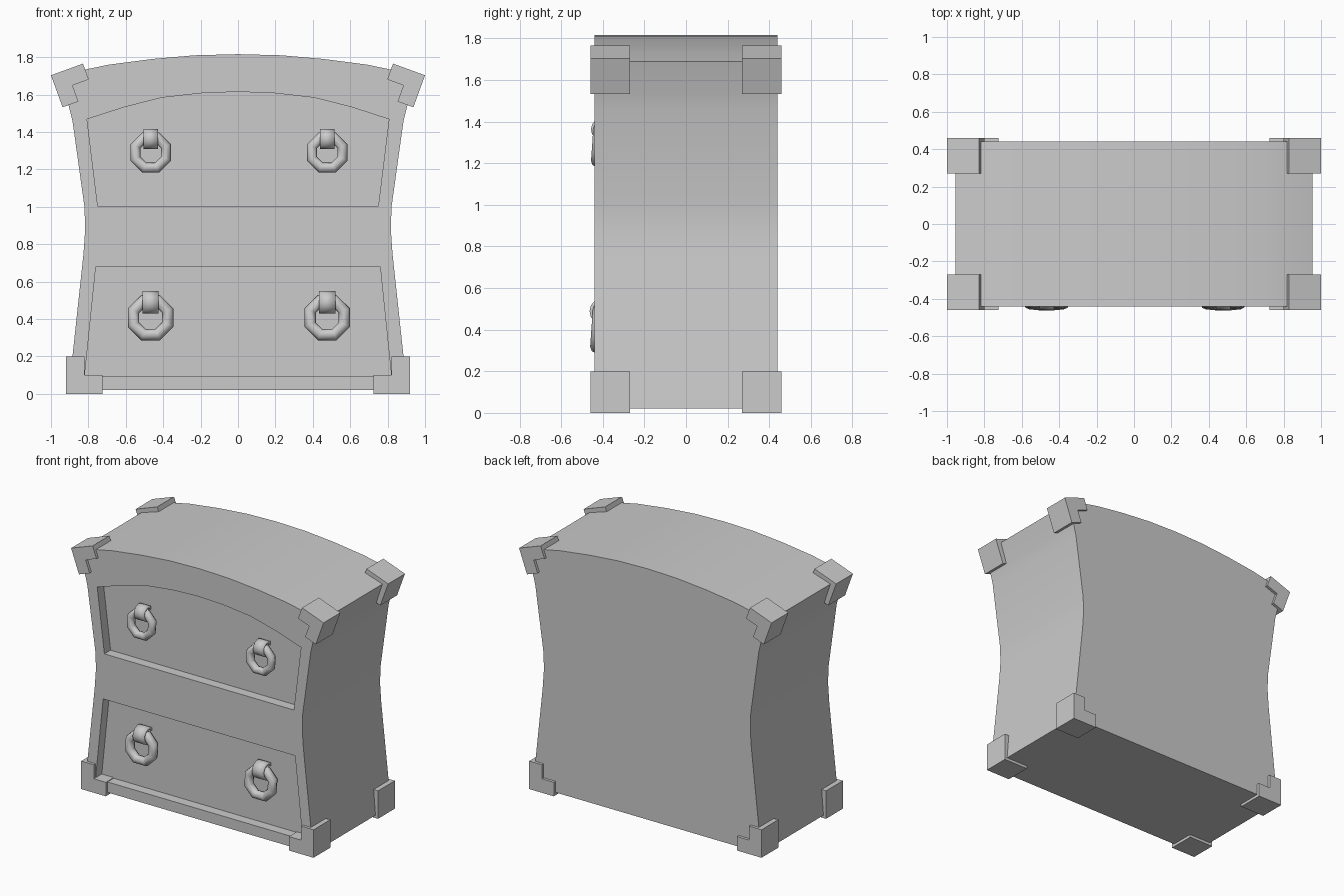
import bpy, bmesh, math
from math import radians, cos, sin

if "Cube" in bpy.data.objects:
    bpy.data.objects.remove(bpy.data.objects["Cube"])


def prism(name, pts, y0, y1):
    """Extrude an (x, z) outline from y0 to y1."""
    bm = bmesh.new()
    face = bm.faces.new([bm.verts.new((x, y0, z)) for x, z in pts])
    ext = bmesh.ops.extrude_face_region(bm, geom=[face])
    verts = [v for v in ext["geom"] if isinstance(v, bmesh.types.BMVert)]
    bmesh.ops.translate(bm, verts=verts, vec=(0, y1 - y0, 0))
    bmesh.ops.recalc_face_normals(bm, faces=bm.faces)
    mesh = bpy.data.meshes.new(name)
    bm.to_mesh(mesh)
    bm.free()
    obj = bpy.data.objects.new(name, mesh)
    bpy.context.collection.objects.link(obj)
    return obj


def symmetric(half):
    """Complete a right-hand outline with its mirror image."""
    return half + [(-x, z) for x, z in reversed(half) if x > 0]


def smooth(obj, angle):
    bpy.ops.object.select_all(action='DESELECT')
    obj.select_set(True)
    bpy.context.view_layer.objects.active = obj
    bpy.ops.object.shade_smooth_by_angle(angle=radians(angle))


# Waisted cabinet body with an arched top
body = prism("cabinet_body", symmetric([
    (0.90, 0.02), (0.885, 0.2), (0.826, 0.75), (0.817, 0.88), (0.821, 1.0),
    (0.885, 1.46), (0.905, 1.54), (0.955, 1.69), (0.82, 1.733), (0.69, 1.76),
    (0.46, 1.79), (0.23, 1.81), (0, 1.816)]), -0.44, 0.44)

# Recessed drawer fronts
recesses = {
    "lower_drawer_cutter": [(0.82, 0.095), (0.76, 0.68)],
    "upper_drawer_cutter": [(0.75, 1.005), (0.807, 1.468), (0.61, 1.532),
                            (0.41, 1.583), (0.2, 1.607), (0, 1.615)],
}
for name, half in recesses.items():
    cutter = prism(name, symmetric(half), -0.6, -0.37)
    cutter.hide_render = True
    cutter.display_type = 'WIRE'
    mod = body.modifiers.new(name, 'BOOLEAN')
    mod.operation = 'DIFFERENCE'
    mod.solver = 'EXACT'
    mod.object = cutter
smooth(body, 25)


# L-shaped corner guards, mirrored to all four corners
def corner_guards(name, pts):
    obj = prism(name, pts, -0.46, -0.27)
    mod = obj.modifiers.new("mirror", 'MIRROR')
    mod.use_axis = (True, True, False)


corner_guards("bottom_corner_guards", [
    (0.92, 0), (0.92, 0.2), (0.82, 0.2), (0.82, 0.1), (0.725, 0.1), (0.725, 0)])

tilt = radians(20)
guard = [(0, 0), (0.182, 0), (0.182, 0.09), (0.09, 0.09), (0.09, 0.182), (0, 0.182)]
corner_guards("top_corner_guards", [
    (1.0 - u * cos(tilt) - v * sin(tilt), 1.703 + u * sin(tilt) - v * cos(tilt))
    for u, v in guard])


# Ring pulls hanging from round hangers
def ring_pull(name, x, z, s):
    bpy.ops.mesh.primitive_torus_add(
        major_segments=8, minor_segments=8, major_radius=0.088 * s,
        minor_radius=0.029 * s, location=(x, -0.422, z),
        rotation=(radians(86), 0, 0))
    ring = bpy.context.object
    ring.name = name + "_ring"
    # turn the octagon so a flat side faces down
    for v in ring.data.vertices:
        a = math.pi / 8
        px, py = v.co.x, v.co.y
        v.co.x, v.co.y = px * cos(a) - py * sin(a), px * sin(a) + py * cos(a)
    smooth(ring, 60)

    bpy.ops.mesh.primitive_cylinder_add(
        vertices=14, radius=0.055 * s, depth=0.077 * s, end_fill_type='NOTHING',
        location=(x, -0.402, z + 0.073 * s), rotation=(0, math.pi / 2, 0))
    hanger = bpy.context.object
    hanger.name = name + "_hanger"
    mod = hanger.modifiers.new("thickness", 'SOLIDIFY')
    mod.thickness = 0.018
    smooth(hanger, 40)


for side, x in (("left", -0.467), ("right", 0.477)):
    ring_pull("upper_" + side, x, 1.29, 1.0)
    ring_pull("lower_" + side, x, 0.407, 1.12)
